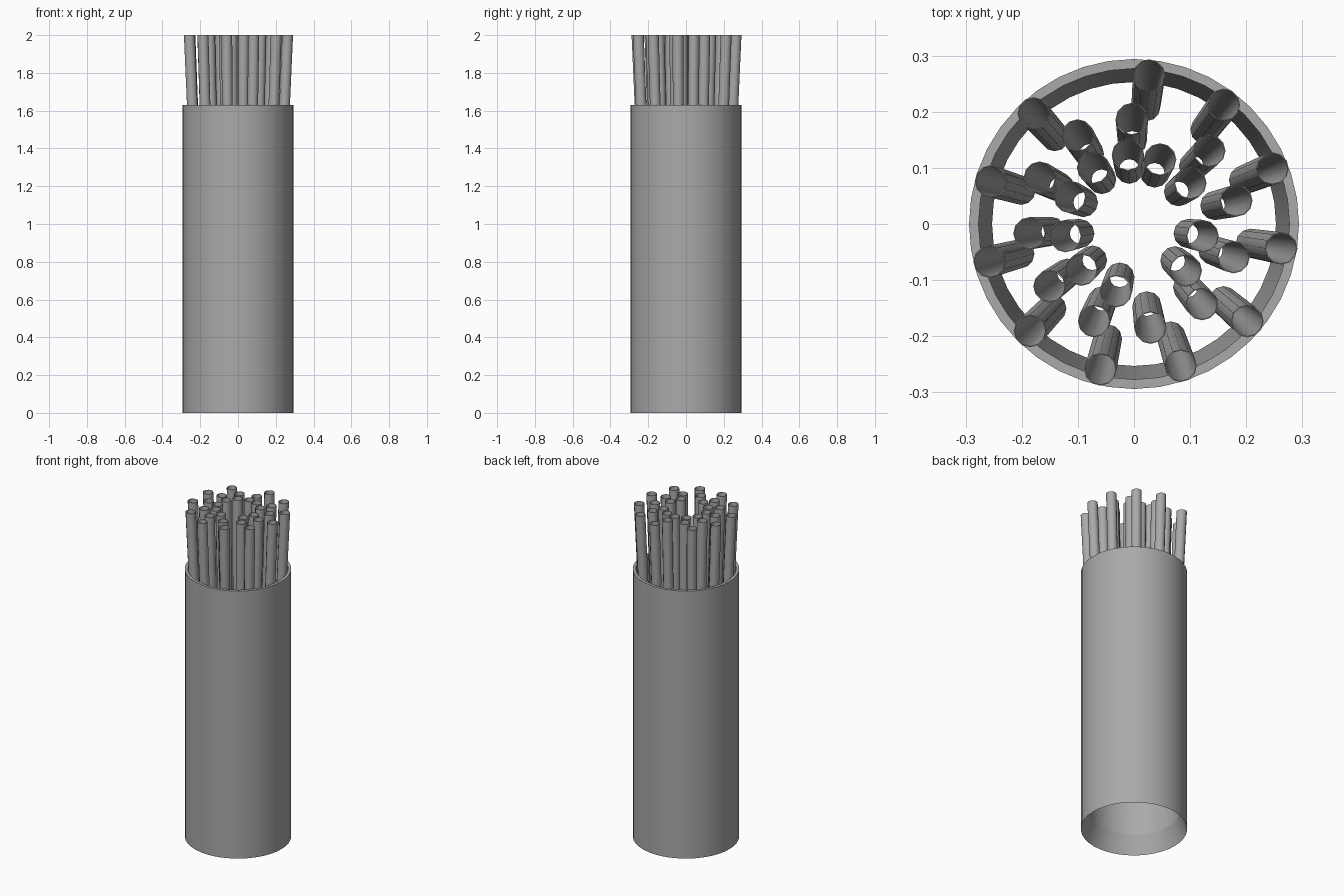
import bpy, bmesh, math

cube = bpy.data.objects.get("Cube")
if cube:
    bpy.data.objects.remove(cube, do_unlink=True)

GREY = bpy.data.materials.new("grey")
GREY.use_nodes = True
GREY.diffuse_color = (0.4, 0.4, 0.4, 1)
GREY.node_tree.nodes["Principled BSDF"].inputs["Base Color"].default_value = (0.4, 0.4, 0.4, 1)

RIM_Z, TOP_Z, STRAW_END_Z = 1.63, 2.0, 0.7


def turned_wall(name, profile, sides, sharp_angle, center=lambda z: (0, 0)):
    """Turn a closed (radius, z) profile around a centre line that may lean."""
    bm = bmesh.new()
    rings = []
    for radius, z in profile:
        cx, cy = center(z)
        angles = [math.tau * i / sides for i in range(sides)]
        rings.append([bm.verts.new((cx + radius * math.cos(a),
                                    cy + radius * math.sin(a), z)) for a in angles])
    for k, ring in enumerate(rings):
        nxt = rings[(k + 1) % len(rings)]
        for i in range(sides):
            j = (i + 1) % sides
            bm.faces.new((ring[i], ring[j], nxt[j], nxt[i]))
    bmesh.ops.recalc_face_normals(bm, faces=bm.faces)
    mesh = bpy.data.meshes.new(name)
    bm.to_mesh(mesh)
    bm.free()
    mesh.materials.append(GREY)
    obj = bpy.data.objects.new(name, mesh)
    bpy.context.collection.objects.link(obj)
    bpy.ops.object.select_all(action="DESELECT")
    obj.select_set(True)
    bpy.context.view_layer.objects.active = obj
    bpy.ops.object.shade_smooth_by_angle(angle=math.radians(sharp_angle))


# Open sleeve with tapered inside and flared foot
turned_wall("cup_wall", [(0.277, RIM_Z), (0.294, RIM_Z), (0.294, 0), (0.253, 0.11)], 40, 15)


# Open straws leaning outwards in three rings
def straw(name, ring_radius, degrees):
    a = math.radians(degrees)

    def center(z):
        t = (z - STRAW_END_Z) / (TOP_Z - STRAW_END_Z)
        r = ring_radius * (0.79 + 0.21 * t)
        return r * math.cos(a), r * math.sin(a)

    turned_wall(name, [(0.027, TOP_Z), (0.029, TOP_Z),
                       (0.026, STRAW_END_Z), (0.018, STRAW_END_Z)], 12, 35, center)


outer = [84.2 - 31.2 * i for i in range(11)]
middle = [44.2 - 31.3 * i for i in range(11)]
inner = [95, 68, 36, -10, -42, -105, -139, -170, 157, 126]
for label, radius, angles in (("outer", 0.266, outer), ("middle", 0.187, middle),
                              ("inner", 0.124, inner)):
    for n, angle in enumerate(angles, 1):
        straw(f"{label}_straw_{n}", radius, angle)
